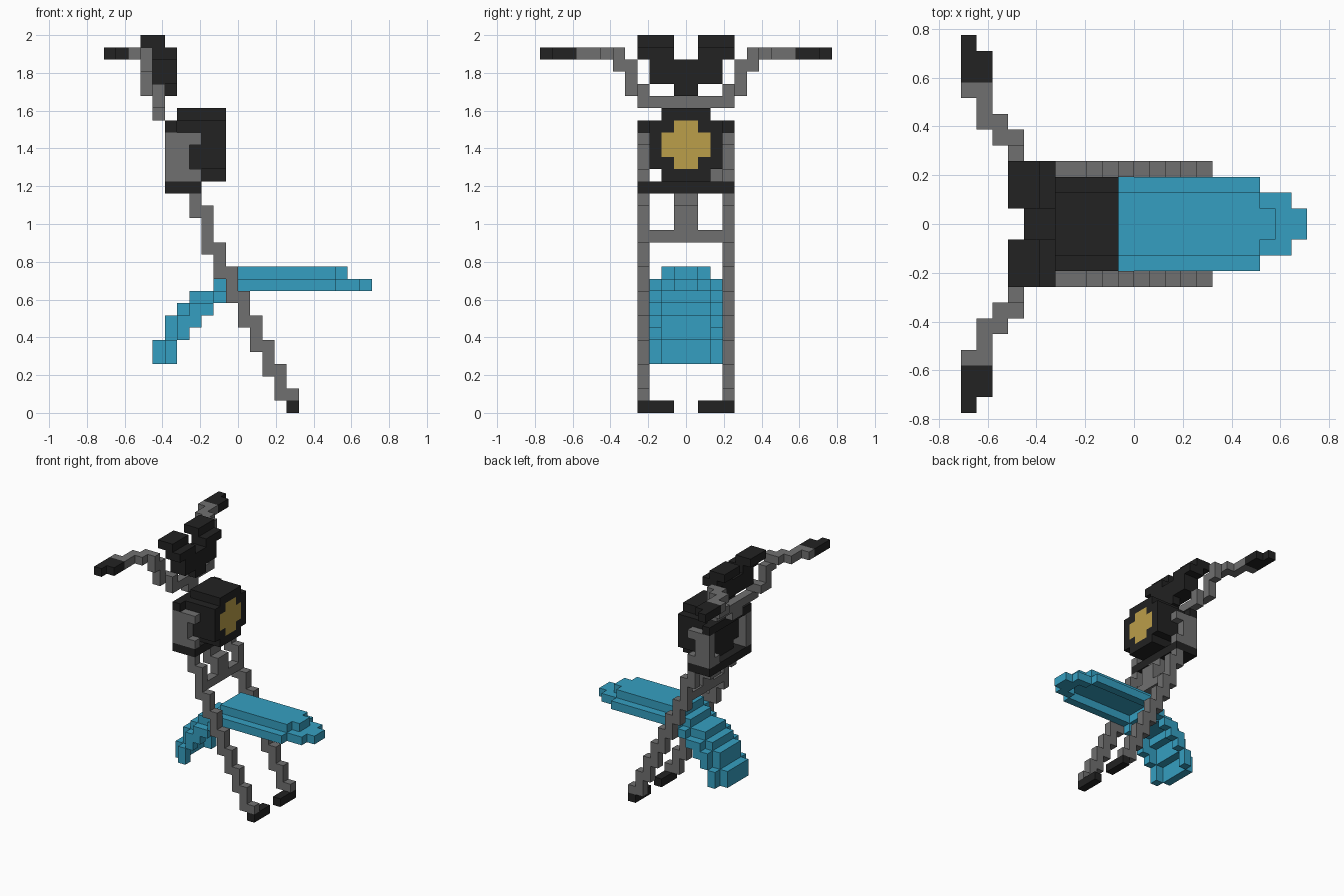
import bpy, bmesh
from mathutils import Vector

if "Cube" in bpy.data.objects:
    bpy.data.objects.remove(bpy.data.objects["Cube"])

U = 2 / 31                      # edge of one block
NX, NY = 22, 24                 # blocks along x and y


def material(name, rgb):
    m = bpy.data.materials.new(name)
    m.use_nodes = True
    m.diffuse_color = (*rgb, 1)
    m.node_tree.nodes["Principled BSDF"].inputs["Base Color"].default_value = (*rgb, 1)
    return m


GREY = material("metal grey", (0.162, 0.162, 0.162))
BLACK = material("matt black", (0.016, 0.016, 0.016))
BLUE = material("fender blue", (0.036, 0.347, 0.533))
AMBER = material("lamp amber", (0.50, 0.342, 0.068))


def box(xs, ys, zs):
    """Blocks in inclusive ranges; a single number means one block."""
    r = [range(v, v + 1) if isinstance(v, int) else range(v[0], v[1] + 1) for v in (xs, ys, zs)]
    return {(i, j, k) for i in r[0] for j in r[1] for k in r[2]}


def mirror(cells):
    return {(i, NY - 1 - j, k) for i, j, k in cells}


def build(name, cells, mat):
    """Skin a set of blocks with only its outer faces."""
    bm = bmesh.new()
    for c in cells:
        for axis in range(3):
            for side in (0, 1):
                n = list(c)
                n[axis] += 2 * side - 1
                if tuple(n) in cells:
                    continue
                a, b = (axis + 1) % 3, (axis + 2) % 3
                corners = []
                for da, db in ((0, 0), (1, 0), (1, 1), (0, 1)):
                    p = list(c)
                    p[axis] += side
                    p[a] += da
                    p[b] += db
                    corners.append(bm.verts.new(Vector((p[0] - NX / 2, p[1] - NY / 2, p[2])) * U))
                bm.faces.new(corners if side else corners[::-1])
    bmesh.ops.remove_doubles(bm, verts=bm.verts[:], dist=U * 0.01)
    bmesh.ops.dissolve_limit(bm, angle_limit=0.01, verts=bm.verts[:], edges=bm.edges[:])
    me = bpy.data.meshes.new(name)
    bm.to_mesh(me)
    bm.free()
    me.materials.append(mat)
    ob = bpy.data.objects.new(name, me)
    bpy.context.collection.objects.link(ob)
    return ob


def pair(name, cells, mat):
    build("right_" + name, cells, mat)
    build("left_" + name, mirror(cells), mat)


# Fork legs: a stepped slope, with axle stubs at the bottom
leg = box(15, 8, 1) | box(8, 8, (13, 16)) | box(7, 8, (16, 17))
for s in range(6):
    leg |= box(14 - s, 8, (1 + 2 * s, 3 + 2 * s))
pair("fork_leg", leg, GREY)
pair("axle_stub", box(15, (8, 10), 0), BLACK)

# Steering stem and crossbar between the legs
build("fork_crossbar", box(8, (9, 14), 14), GREY)
build("steering_stem", box(8, (11, 12), (15, 16)) | box(7, (11, 12), (16, 17)), GREY)

# Clamps and C-shaped lamp brackets
build("lower_clamp", box((5, 7), (8, 15), 18), BLACK)
build("upper_clamp", box(5, (8, 15), 23), BLACK)
pair("lamp_bracket", box((5, 6), 8, (19, 22)) | box(7, 8, 19) | box(7, 8, 22), GREY)
build("bracket_lug", box(5, 14, 19), GREY)

# Round headlight with a flush lens
lens = box(9, (11, 12), (20, 23)) | box(9, (10, 13), (21, 22))
lamp = box((6, 9), (9, 14), (20, 23)) | box((6, 9), (10, 13), (19, 24))
build("headlight_shell", lamp - lens, BLACK)
build("headlight_lens", lens, AMBER)

# Handlebar: centre bar on a riser, arms sweeping out and back
build("bar_riser", box(4, (11, 12), 24), GREY)
build("handlebar_centre", box(4, (8, 15), 25), GREY)
arm = (box((3, 4), 8, 26) | box(3, 7, (26, 28)) | box(3, 6, (28, 29)) | box(2, (5, 6), 29)
       | box(1, (3, 5), 29) | box(0, 3, 29))
pair("handlebar_arm", arm, GREY)
pair("grip", box((0, 1), (1, 2), 29) | box(0, 0, 29), BLACK)

# Instrument block with two raised pods
build("instrument_block", box((4, 5), (9, 14), (27, 28)) | box(5, (11, 12), 26), BLACK)
pair("instrument_pod", box((4, 5), (8, 10), 29) | box((3, 4), (8, 10), 30), BLACK)

# Fender: hollow shell, long flat front and a curved tail
shell = box((10, 18), (10, 13), 11) | box(19, (11, 12), 11)
shell |= box(20, (10, 13), 10) | box(21, (11, 12), 10)
rim = box((10, 18), 9, 10) | box(19, 10, 10)
for i, low, high in ((4, 4, 5), (5, 6, 7), (6, 8, 8), (7, 9, 9), (8, 9, 9), (9, 10, 10)):
    shell |= box(i, (10, 13), (low, high))
for i, low, high in ((5, 4, 5), (6, 6, 7), (7, 7, 8), (8, 8, 8), (9, 9, 9)):
    rim |= box(i, 9, (low, high))
build("fender", shell | rim | mirror(rim), BLUE)
